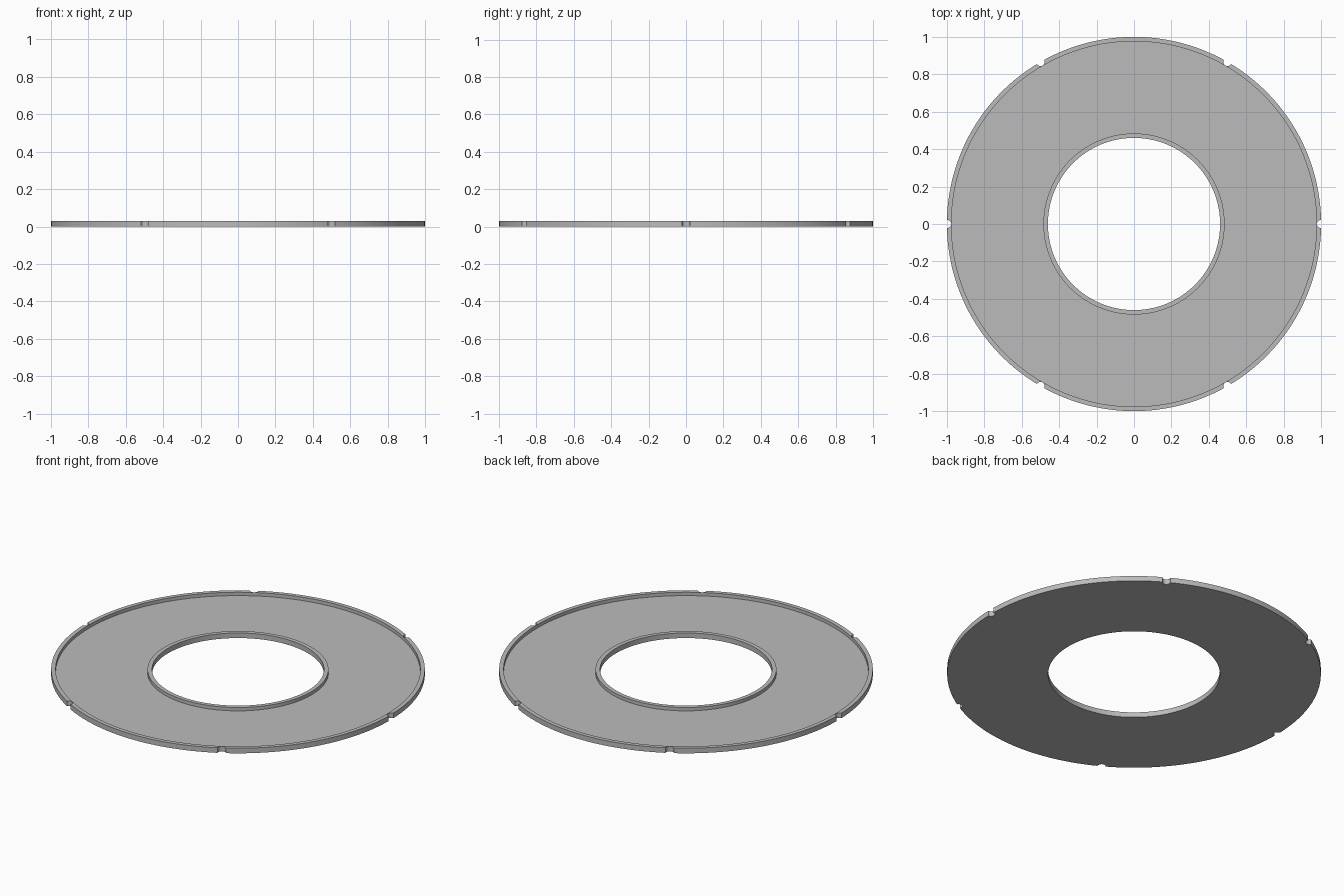
import bpy, bmesh, math
from mathutils import Matrix

cube = bpy.data.objects.get("Cube")
if cube:
    bpy.data.objects.remove(cube, do_unlink=True)

OUTER, INNER = 1.0, 0.46
LIP, HEIGHT, FLOOR = 0.024, 0.03, 0.01
NOTCHES, NOTCH_R = 6, 0.022

grey = bpy.data.materials.new("grey")
grey.use_nodes = True
colour = (0.5, 0.5, 0.5, 1)
grey.diffuse_color = colour
grey.node_tree.nodes["Principled BSDF"].inputs["Base Color"].default_value = colour


def add_object(name, bm):
    bmesh.ops.recalc_face_normals(bm, faces=bm.faces)
    mesh = bpy.data.meshes.new(name)
    bm.to_mesh(mesh)
    bm.free()
    mesh.materials.append(grey)
    obj = bpy.data.objects.new(name, mesh)
    bpy.context.collection.objects.link(obj)
    return obj


# Shallow ring tray: channel profile revolved around z
profile = [(INNER, 0), (OUTER, 0), (OUTER, HEIGHT), (OUTER - LIP, HEIGHT),
           (OUTER - LIP, FLOOR), (INNER + LIP, FLOOR),
           (INNER + LIP, HEIGHT), (INNER, HEIGHT)]
bm = bmesh.new()
verts = [bm.verts.new((r, 0, z)) for r, z in profile]
edges = [bm.edges.new((v, verts[i - 1])) for i, v in enumerate(verts)]
bmesh.ops.spin(bm, geom=verts + edges, cent=(0, 0, 0), axis=(0, 0, 1),
               angle=math.tau, steps=144, use_merge=True)
bmesh.ops.remove_doubles(bm, verts=bm.verts, dist=0.0001)
ring = add_object("ring_tray", bm)

# Round notches evenly spaced on the outer edge
bm = bmesh.new()
for i in range(NOTCHES):
    turn = Matrix.Rotation(math.tau * i / NOTCHES, 4, "Z")
    bmesh.ops.create_cone(bm, cap_ends=True, segments=24, radius1=NOTCH_R,
                          radius2=NOTCH_R, depth=HEIGHT * 4,
                          matrix=turn @ Matrix.Translation((OUTER, 0, 0)))
cutter = add_object("notch_cutter", bm)
cutter.hide_render = True

cut = ring.modifiers.new("notches", "BOOLEAN")
cut.operation = "DIFFERENCE"
cut.solver = "EXACT"
cut.object = cutter

bpy.ops.object.select_all(action="DESELECT")
ring.select_set(True)
bpy.context.view_layer.objects.active = ring
bpy.ops.object.modifier_apply(modifier=cut.name)
bpy.data.objects.remove(cutter, do_unlink=True)
bpy.ops.object.shade_smooth_by_angle(angle=math.radians(30))
